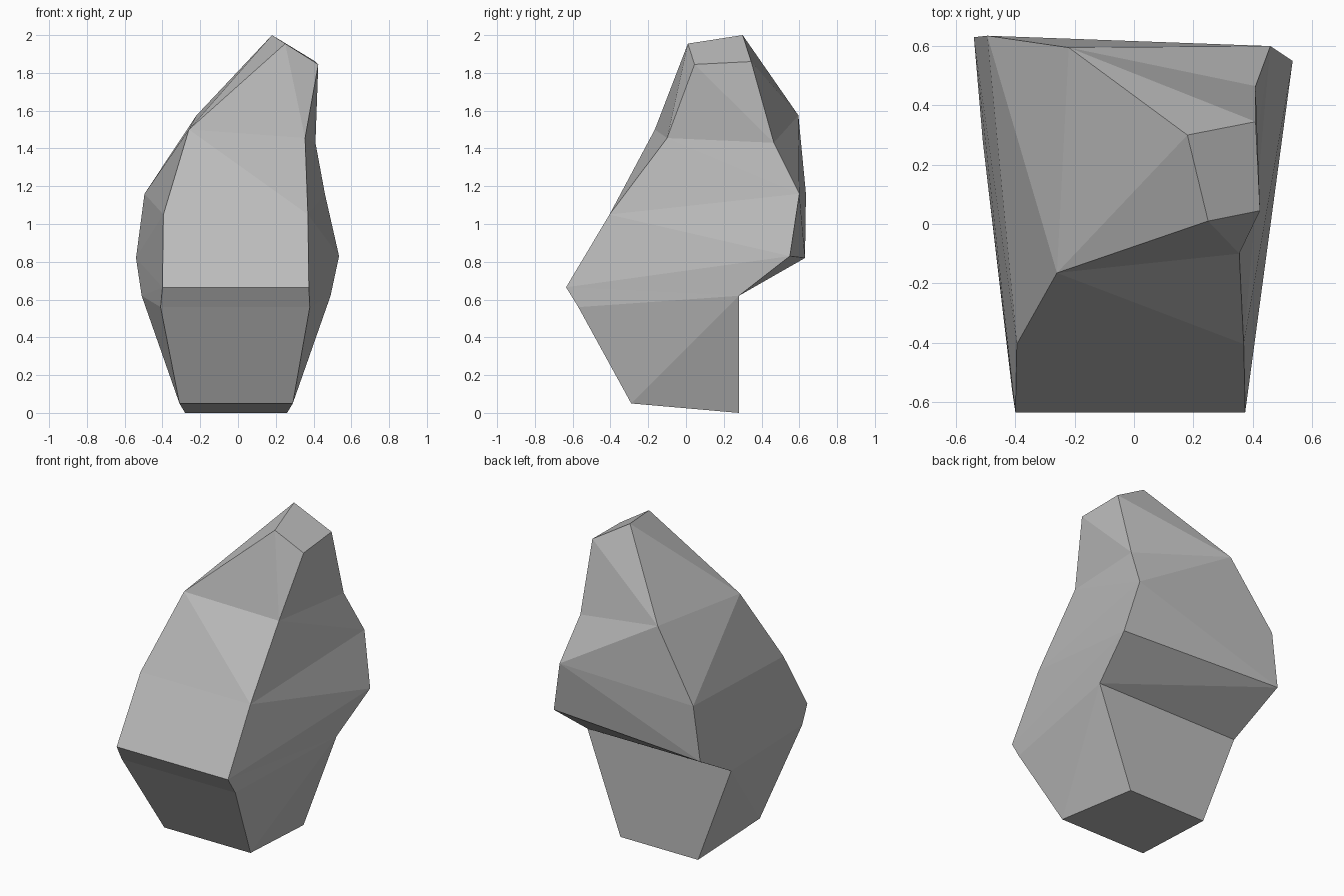
import bpy, bmesh

if "Cube" in bpy.data.objects:
    bpy.data.objects.remove(bpy.data.objects["Cube"])

# Four-cornered rings from base to peak: front-left, front-right, back-right, back-left
RINGS = [
    [(-0.31, -0.29, 0.05), (0.29, -0.29, 0.05), (0.26, 0.28, 0.00), (-0.28, 0.28, 0.00)],
    [(-0.41, -0.57, 0.56), (0.38, -0.57, 0.56), (0.49, 0.28, 0.62), (-0.51, 0.28, 0.62)],
    [(-0.40, -0.635, 0.665), (0.375, -0.635, 0.665), (0.535, 0.55, 0.83), (-0.54, 0.63, 0.82)],
    [(-0.395, -0.405, 1.05), (0.37, -0.405, 1.05), (0.46, 0.60, 1.16), (-0.495, 0.635, 1.16)],
    [(-0.26, -0.165, 1.50), (0.355, -0.10, 1.455), (0.41, 0.465, 1.43), (-0.22, 0.595, 1.575)],
    [(0.25, 0.01, 1.955), (0.425, 0.045, 1.845), (0.41, 0.345, 1.86), (0.18, 0.30, 2.00)],
]
# Diagonal direction of each side (front, right, back, left) for every band
SPLITS = ["frff", "ffrr", "fffr", "ffrr", "ffff"]

stone = bpy.data.materials.new("stone grey")
stone.diffuse_color = (0.5, 0.5, 0.5, 1)
stone.use_nodes = True
stone.node_tree.nodes["Principled BSDF"].inputs["Base Color"].default_value = stone.diffuse_color

# Boulder: rings joined by triangulated bands, capped at both ends
bm = bmesh.new()
rings = [[bm.verts.new(p) for p in ring] for ring in RINGS]
for low, up, split in zip(rings, rings[1:], SPLITS):
    for i, way in enumerate(split):
        j = (i + 1) % 4
        if way == "f":
            bm.faces.new((low[i], low[j], up[i]))
            bm.faces.new((low[j], up[j], up[i]))
        else:
            bm.faces.new((low[i], low[j], up[j]))
            bm.faces.new((low[i], up[j], up[i]))
bm.faces.new(rings[0][::-1])
bm.faces.new(rings[-1])
bmesh.ops.recalc_face_normals(bm, faces=bm.faces)

mesh = bpy.data.meshes.new("boulder")
bm.to_mesh(mesh)
bm.free()
mesh.materials.append(stone)
boulder = bpy.data.objects.new("boulder", mesh)
bpy.context.collection.objects.link(boulder)
